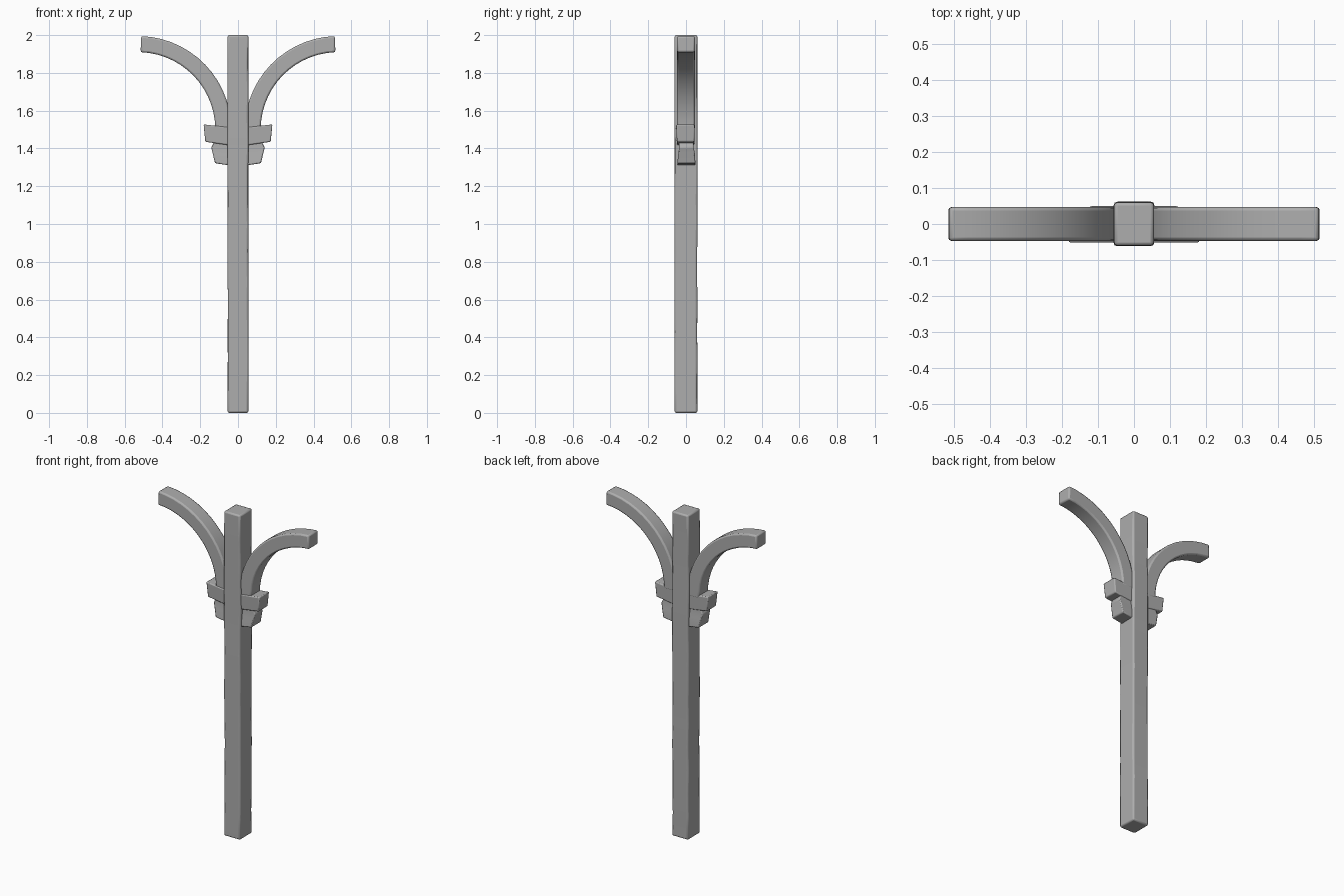
import bpy, bmesh, math, random
from mathutils import Vector

random.seed(4)
cube = bpy.data.objects.get("Cube")
if cube:
    bpy.data.objects.remove(cube, do_unlink=True)

stone = bpy.data.materials.new("plain_grey")
stone.use_nodes = True
grey = (0.42, 0.42, 0.42, 1)
stone.diffuse_color = grey
stone.node_tree.nodes["Principled BSDF"].inputs["Base Color"].default_value = grey


def finish(bm, name, bevel):
    """Turn a bmesh into a softly bevelled, smooth shaded object."""
    bmesh.ops.recalc_face_normals(bm, faces=bm.faces)
    mesh = bpy.data.meshes.new(name)
    bm.to_mesh(mesh)
    bm.free()
    mesh.materials.append(stone)
    ob = bpy.data.objects.new(name, mesh)
    bpy.context.collection.objects.link(ob)
    mod = ob.modifiers.new("worn_edges", "BEVEL")
    mod.width, mod.segments = bevel, 2
    mod.limit_method, mod.angle_limit = "ANGLE", math.radians(35)
    bpy.ops.object.select_all(action="DESELECT")
    ob.select_set(True)
    bpy.context.view_layer.objects.active = ob
    bpy.ops.object.shade_smooth_by_angle(angle=math.radians(35))
    return ob


def loft(sections, name, bevel):
    """Join four-cornered sections, each a list of points, into a solid bar."""
    bm = bmesh.new()
    rings = [[bm.verts.new(p) for p in s] for s in sections]
    for a, b in zip(rings, rings[1:]):
        for i in range(4):
            j = (i + 1) % 4
            bm.faces.new((a[i], a[j], b[j], b[i]))
    bm.faces.new(rings[0])
    bm.faces.new(rings[-1])
    return finish(bm, name, bevel)


def rect(x0, x1, y0, y1, z0, z1=None):
    """Section whose height may slope from z0 at x0 to z1 at x1."""
    z1 = z0 if z1 is None else z1
    return [(x0, y0, z0), (x1, y0, z1), (x1, y1, z1), (x0, y1, z0)]


# Square post, slightly uneven along its length
sections = []
levels = 14
for k in range(levels + 1):
    w = 0 if k in (0, levels) else 0.002
    corner = rect(-0.055, 0.055, -0.06, 0.06, 2 * k / levels)
    sections.append([Vector(p) + Vector((random.uniform(-w, w), random.uniform(-w, w), 0))
                     for p in corner])
loft(sections, "post", 0.009)

for side, label in ((1, "left"), (-1, "right")):
    # Curved bracket arm sweeping up and outward
    arm = []
    steps = 14
    for k in range(steps + 1):
        a = math.radians(180 - 88 * k / steps)
        ring = []
        for r, y in ((0.41, -0.047), (0.495, -0.047), (0.495, 0.047), (0.41, 0.047)):
            ring.append((side * (0.53 + r * math.cos(a)), y, 1.5 + r * math.sin(a)))
        arm.append(ring)
    loft(arm, label + "_arm", 0.009)

    # Projecting block under the arm
    loft([rect(side * 0.03, side * 0.173, -0.048, 0.044, 1.415, 1.435),
          rect(side * 0.03, side * 0.182, -0.052, 0.046, 1.51, 1.527)],
         label + "_bracket_block", 0.006)

    # Flared foot of the bracket
    loft([rect(side * 0.03, side * 0.122, -0.046, 0.05, 1.308, 1.322),
          rect(side * 0.03, side * 0.135, -0.04, 0.046, 1.37, 1.38),
          rect(side * 0.03, side * 0.142, -0.036, 0.04, 1.405),
          rect(side * 0.03, side * 0.12, -0.036, 0.04, 1.45)],
         label + "_bracket_foot", 0.006)
